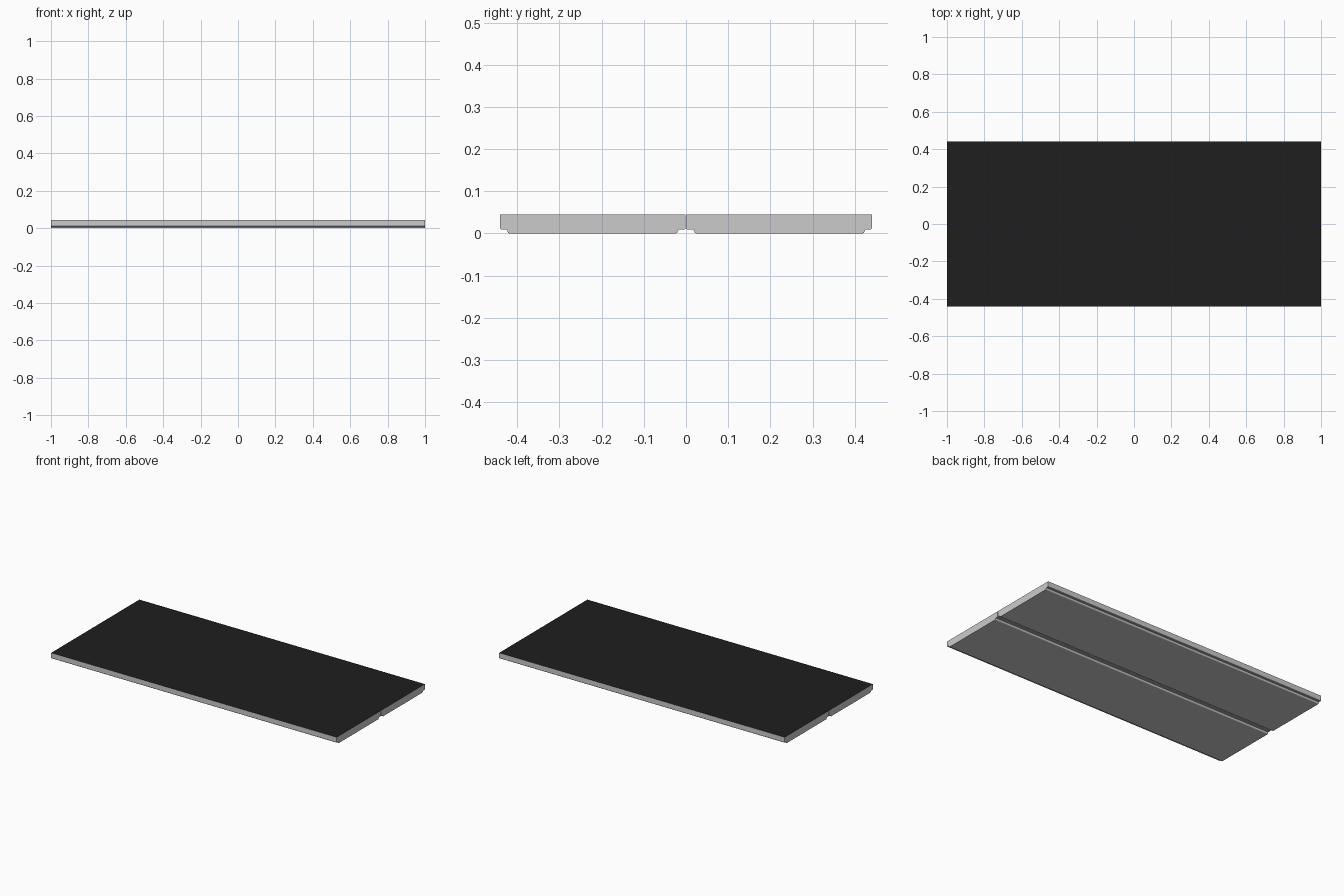
import bpy, bmesh

if "Cube" in bpy.data.objects:
    bpy.data.objects.remove(bpy.data.objects["Cube"])

HALF_LENGTH = 1.0

dark = bpy.data.materials.new("dark_top")
dark.diffuse_color = (0.013, 0.013, 0.013, 1)
dark.use_nodes = True
dark.node_tree.nodes["Principled BSDF"].inputs["Base Color"].default_value = dark.diffuse_color
grey = bpy.data.materials.new("grey_body")
grey.diffuse_color = (0.8, 0.8, 0.8, 1)
grey.use_nodes = True
grey.node_tree.nodes["Principled BSDF"].inputs["Base Color"].default_value = grey.diffuse_color

# Board cross-section (y, z): stepped, chamfered lower edges
PROFILE = [
    (0.001, 0.045), (0.001, 0.012), (0.003, 0.010), (0.016, 0.010),
    (0.019, 0.007), (0.021, 0.002), (0.024, 0.0),
    (0.419, 0.0), (0.422, 0.002), (0.424, 0.007), (0.427, 0.010),
    (0.439, 0.010), (0.441, 0.012), (0.441, 0.045),
]


def board(name, side):
    """Extrude the cross-section along x; side mirrors it across y = 0."""
    bm = bmesh.new()
    verts = [bm.verts.new((-HALF_LENGTH, side * y, z)) for y, z in PROFILE]
    end = bm.faces.new(verts)
    ext = bmesh.ops.extrude_face_region(bm, geom=[end], use_keep_orig=True)
    moved = [g for g in ext["geom"] if isinstance(g, bmesh.types.BMVert)]
    bmesh.ops.translate(bm, verts=moved, vec=(2 * HALF_LENGTH, 0, 0))
    bmesh.ops.recalc_face_normals(bm, faces=bm.faces)
    # Dark walking surface on top
    for f in bm.faces:
        f.material_index = 1 if f.normal.z > 0.9 else 0
    mesh = bpy.data.meshes.new(name)
    bm.to_mesh(mesh)
    bm.free()
    mesh.materials.append(grey)
    mesh.materials.append(dark)
    obj = bpy.data.objects.new(name, mesh)
    bpy.context.collection.objects.link(obj)


board("front_board", -1)
board("back_board", 1)
